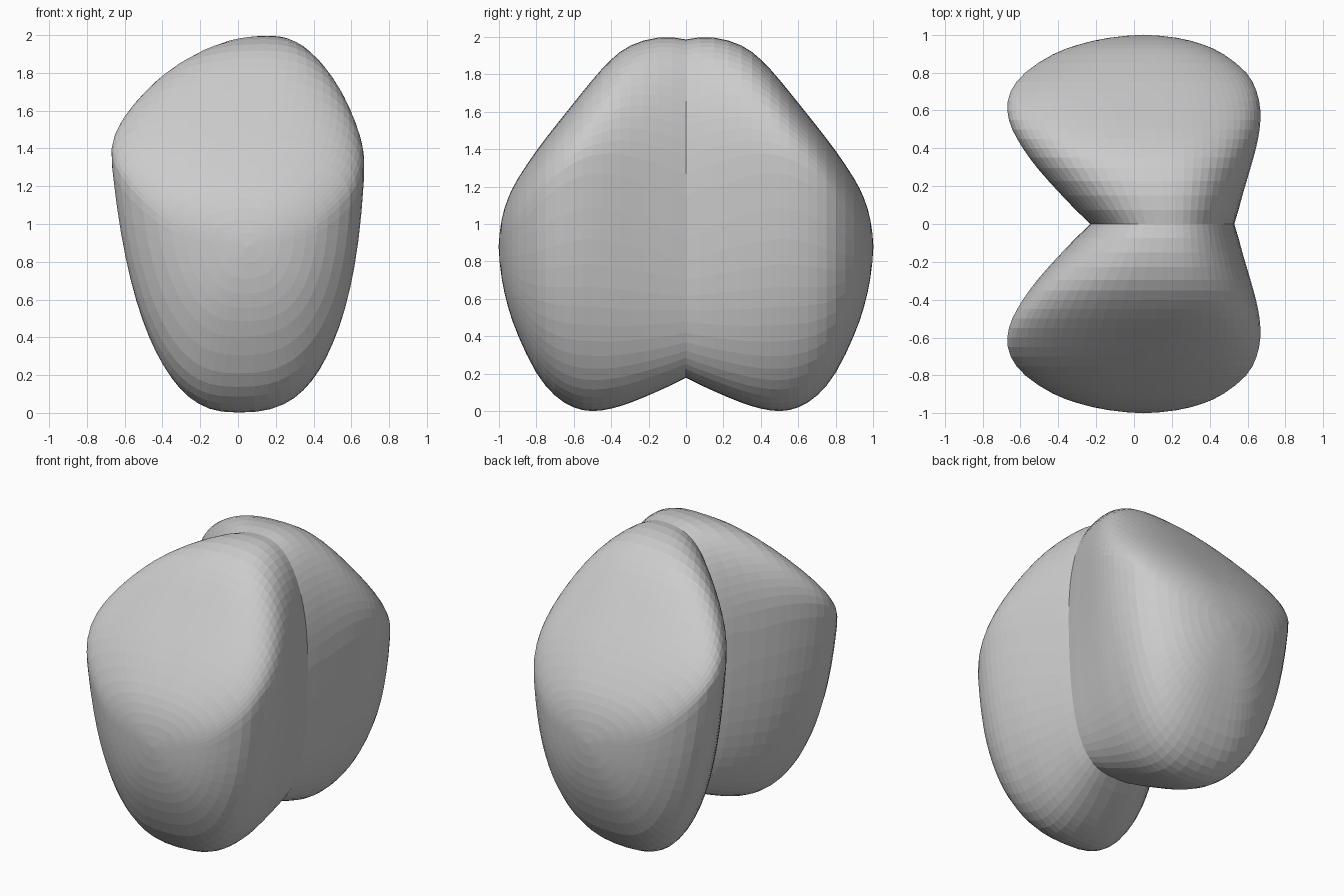
import bpy, bmesh
from math import cos, sin, pi

if "Cube" in bpy.data.objects:
    bpy.data.objects.remove(bpy.data.objects["Cube"])

# Cross-sections of one lobe along y:
# y, left x, left z, top x, top z, right x, right z, bottom x, bottom z
SECTIONS = [
    (0.00, -0.23, 1.28, 0.17, 1.985, 0.53, 1.15, 0.13, 0.18),
    (0.15, -0.385, 1.36, 0.16, 2.00, 0.575, 1.22, 0.08, 0.105),
    (0.30, -0.52, 1.40, 0.15, 1.955, 0.62, 1.28, 0.04, 0.042),
    (0.40, -0.592, 1.41, 0.14, 1.88, 0.648, 1.30, 0.02, 0.012),
    (0.50, -0.65, 1.40, 0.12, 1.77, 0.668, 1.31, 0.00, -0.003),
    (0.60, -0.677, 1.36, 0.10, 1.645, 0.673, 1.28, -0.01, 0.017),
    (0.70, -0.66, 1.29, 0.08, 1.52, 0.653, 1.22, -0.01, 0.08),
    (0.80, -0.584, 1.17, 0.06, 1.39, 0.602, 1.12, 0.00, 0.20),
    (0.90, -0.43, 1.02, 0.05, 1.24, 0.475, 1.00, 0.02, 0.41),
    (0.95, -0.29, 0.95, 0.05, 1.14, 0.365, 0.94, 0.03, 0.555),
    (0.985, -0.135, 0.91, 0.05, 1.025, 0.23, 0.91, 0.04, 0.71),
    (1.00, 0.05, 0.88, 0.05, 0.88, 0.05, 0.88, 0.05, 0.88),
]
SEGMENTS = 64
STEPS = 2


def smooth_sections(rows, steps):
    """Catmull-Rom interpolation, rounding over at the outer tip."""
    before = [2 * p - q for p, q in zip(rows[0], rows[1])]
    after = [2 * p - q for p, q in zip(rows[-1], rows[-2])]
    after[0] = rows[-2][0]
    pts = [before, *rows, after]
    out = []
    for a, b, c, d in zip(pts, pts[1:], pts[2:], pts[3:]):
        for k in range(steps):
            t = k / steps
            out.append([0.5 * (2 * q + (r - p) * t
                               + (2 * p - 5 * q + 4 * r - s) * t * t
                               + (3 * q - p - 3 * r + s) * t ** 3)
                        for p, q, r, s in zip(a, b, c, d)])
    out.append(rows[-1])
    return out


def section_point(row, angle):
    """Point on an outline of four superellipse quarters, tapering downwards."""
    y, lx, lz, tx, tz, rx, rz, bx, bz = row
    c, s = cos(angle), sin(angle)
    inner = max(0.0, 1 - y / 0.5)          # squarer near the joint
    if s >= 0:
        power = 2.35 if c >= 0 else 2.5
        taper = 0.0
    else:
        power = 2.7 + 0.5 * inner
        taper = (0.12 if c >= 0 else 0.22) * (1 - 0.5 * inner)
    side_x, side_z = (rx, rz) if c >= 0 else (lx, lz)
    end_x, end_z = (tx, tz) if s >= 0 else (bx, bz)
    across, along = abs(c) ** (2 / power), abs(s) ** (2 / power)
    return (end_x + (side_x - end_x) * across * (1 - taper * along), y,
            side_z + (end_z - side_z) * along)


# Skin one lobe, open at the centre plane
bm = bmesh.new()
rings = [[bm.verts.new(section_point(row, 2 * pi * j / SEGMENTS))
          for j in range(SEGMENTS)]
         for row in smooth_sections(SECTIONS, STEPS)]
for r0, r1 in zip(rings, rings[1:]):
    for j in range(SEGMENTS):
        k = (j + 1) % SEGMENTS
        bm.faces.new((r0[j], r1[j], r1[k], r0[k]))
bmesh.ops.remove_doubles(bm, verts=rings[-1], dist=0.0005)

# Relax the surface a little, keeping the joint and tip in place
free = [v for ring in rings[2:-1] for v in ring]
for _ in range(2):
    bmesh.ops.smooth_vert(bm, verts=free, factor=0.5,
                          use_axis_x=True, use_axis_y=True, use_axis_z=True)

# Normals point outward, so the area-weighted y sum is positive
bm.normal_update()
if sum(f.normal.y * f.calc_area() for f in bm.faces) < 0:
    bmesh.ops.reverse_faces(bm, faces=bm.faces)

mesh = bpy.data.meshes.new("twin_lobes")
bm.to_mesh(mesh)
bm.free()
lobes = bpy.data.objects.new("twin_lobes", mesh)
bpy.context.collection.objects.link(lobes)

# Second lobe mirrored across y = 0
mirror = lobes.modifiers.new("mirror", 'MIRROR')
mirror.use_axis = (False, True, False)
mirror.use_clip = True
mirror.merge_threshold = 0.001
